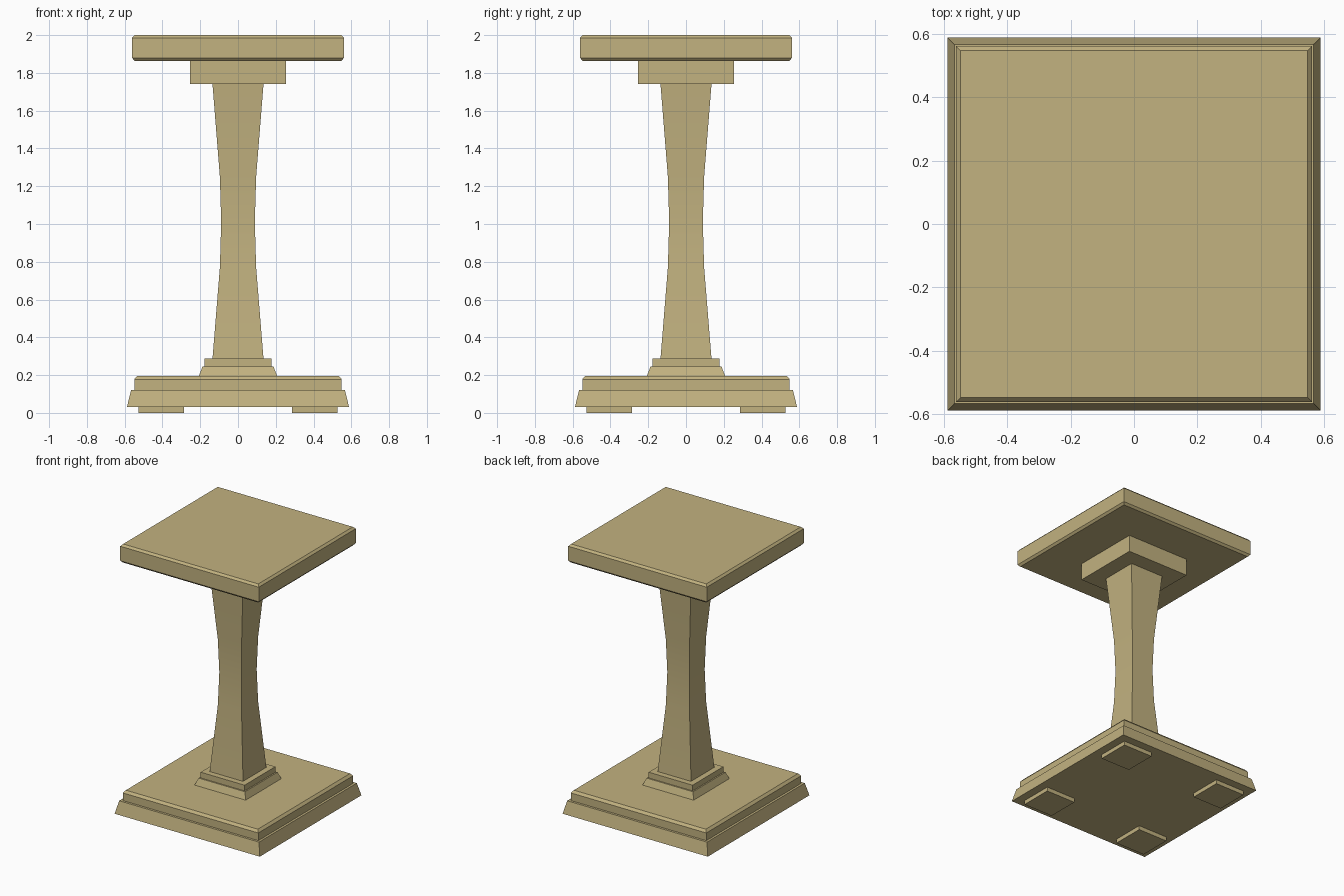
import bpy
import bmesh

cube = bpy.data.objects.get("Cube")
if cube:
    bpy.data.objects.remove(cube, do_unlink=True)

# Single sandy stone colour
stone = bpy.data.materials.new("sandy_stone")
colour = (0.54, 0.445, 0.215, 1.0)
stone.diffuse_color = colour
stone.use_nodes = True
shader = stone.node_tree.nodes["Principled BSDF"]
shader.inputs["Base Color"].default_value = colour
shader.inputs["Roughness"].default_value = 0.8


def square_loft(name, profile, centre=(0, 0), smooth=False):
    """Stack square rings given as (half width, height) and cap both ends."""
    bm = bmesh.new()
    cx, cy = centre
    corners = ((-1, -1), (1, -1), (1, 1), (-1, 1))
    rings = [[bm.verts.new((cx + sx * r, cy + sy * r, z)) for sx, sy in corners]
             for r, z in profile]
    for low, high in zip(rings, rings[1:]):
        for i in range(4):
            j = (i + 1) % 4
            bm.faces.new((low[i], low[j], high[j], high[i]))
    bm.faces.new(rings[0][::-1])
    bm.faces.new(rings[-1])
    mesh = bpy.data.meshes.new(name)
    bm.to_mesh(mesh)
    bm.free()
    mesh.materials.append(stone)
    obj = bpy.data.objects.new(name, mesh)
    bpy.context.collection.objects.link(obj)
    if smooth:
        bpy.ops.object.select_all(action="DESELECT")
        obj.select_set(True)
        bpy.context.view_layer.objects.active = obj
        bpy.ops.object.shade_smooth_by_angle()
    return obj


# Four square feet
for side, sx in (("left", 1), ("right", -1)):
    for end, sy in (("front", -1), ("back", 1)):
        square_loft(f"{end}_{side}_foot", [(0.12, 0), (0.12, 0.03)],
                    (sx * 0.407, sy * 0.407))

# Stepped base
square_loft("base_plinth", [(0.588, 0.03), (0.566, 0.122)])
square_loft("base_slab", [(0.549, 0.122), (0.549, 0.178), (0.534, 0.196)])
square_loft("column_flare", [(0.207, 0.196), (0.188, 0.245)])
square_loft("column_collar", [(0.178, 0.245), (0.178, 0.287)])

# Waisted square column
square_loft("column", [(0.135, 0.287), (0.096, 0.77), (0.089, 1.01),
                       (0.096, 1.25), (0.135, 1.74)], smooth=True)

# Capital block and chamfered top
square_loft("capital_block", [(0.253, 1.74), (0.253, 1.864)])
square_loft("top_slab", [(0.547, 1.864), (0.561, 1.879),
                         (0.561, 1.985), (0.547, 2.0)])
